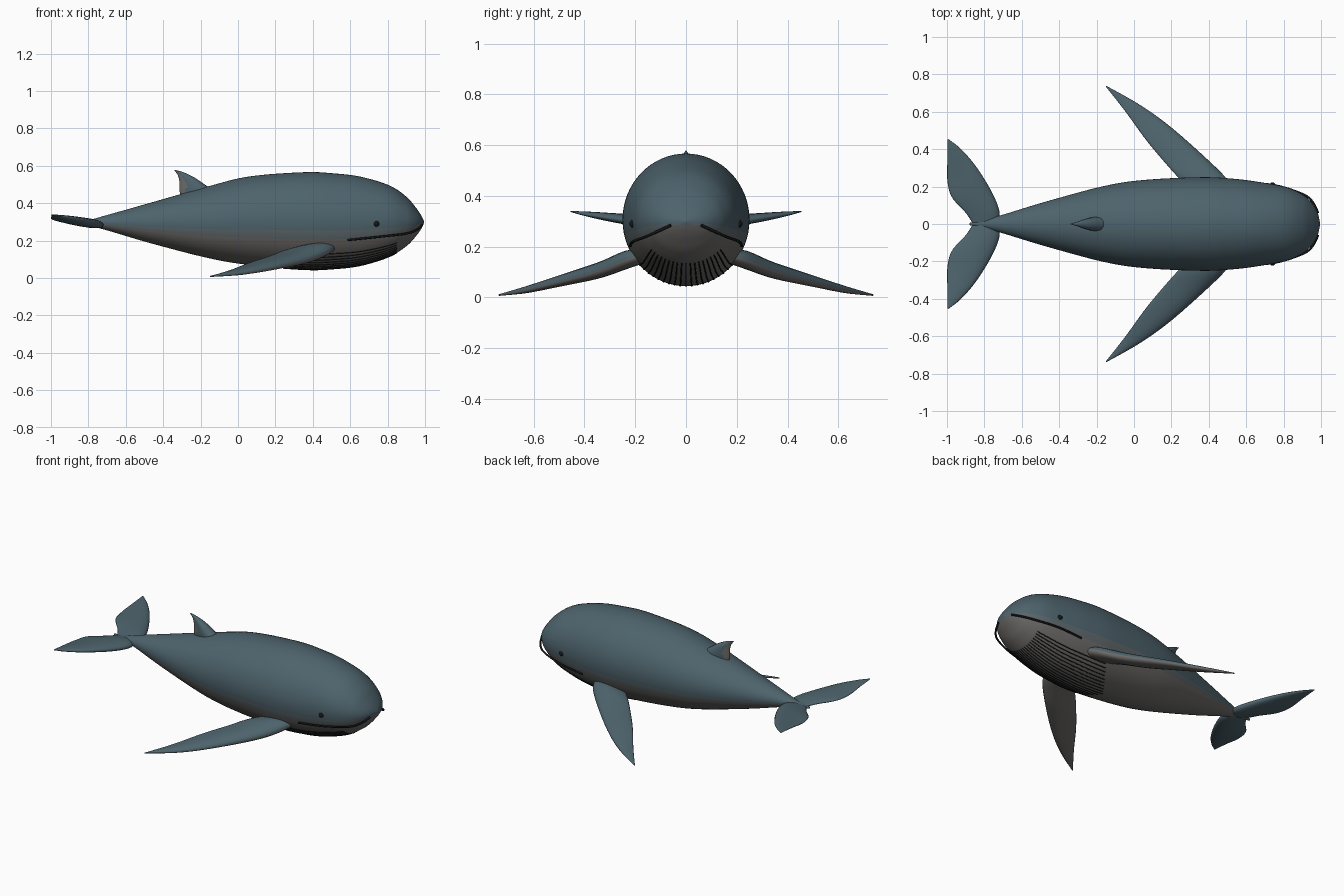
import bpy, bmesh, math
from mathutils import Vector

if "Cube" in bpy.data.objects:
    bpy.data.objects.remove(bpy.data.objects["Cube"])


def mat(name, c):
    m = bpy.data.materials.new(name)
    m.diffuse_color = (*c, 1)
    m.use_nodes = True
    m.node_tree.nodes["Principled BSDF"].inputs["Base Color"].default_value = m.diffuse_color
    return m


BLUE = mat("slate_blue", (0.075, 0.125, 0.15))
MID = mat("blend_grey", (0.11, 0.135, 0.145))
GREY = mat("belly_grey", (0.15, 0.145, 0.14))
DARK = mat("dark", (0.008, 0.009, 0.01))


def spline(rows, t):
    """Catmull-Rom through tuples, t from 0 to 1"""
    s = t * (len(rows) - 1)
    i = min(int(s), len(rows) - 2)
    u = s - i
    a, b, c, d = (rows[max(0, min(len(rows) - 1, k))] for k in (i - 1, i, i + 1, i + 2))
    return [0.5 * (2 * q + (r - p) * u + (2 * p - 5 * q + 4 * r - w) * u * u
                   + (3 * q - p - 3 * r + w) * u ** 3) for p, q, r, w in zip(a, b, c, d)]


def loft(name, rings, pick):
    """Skin rings of points; pick(face normal) gives the material slot"""
    bm = bmesh.new()
    vs = [[bm.verts.new(p) for p in r] for r in rings]
    n = len(vs[0])
    for a, b in zip(vs, vs[1:]):
        for k in range(n):
            bm.faces.new((a[k], a[(k + 1) % n], b[(k + 1) % n], b[k]))
    bm.faces.new(vs[0])
    bm.faces.new(vs[-1])
    bmesh.ops.recalc_face_normals(bm, faces=bm.faces)
    bm.normal_update()
    for f in bm.faces:
        f.smooth = True
        f.material_index = pick(f.normal)
    me = bpy.data.meshes.new(name)
    bm.to_mesh(me)
    bm.free()
    for m in (BLUE, MID, GREY):
        me.materials.append(m)
    ob = bpy.data.objects.new(name, me)
    bpy.context.collection.objects.link(ob)
    return ob


def fin(name, rows, axis, pick, side=1):
    """Rows: leading xyz, trailing xyz, half thickness"""
    rings = []
    for i in range(25):
        r = spline(rows, i / 24)
        lead, trail, th = Vector(r[:3]), Vector(r[3:6]), max(r[6], 0.001)
        ring = []
        for k in range(20):
            a = math.tau * k / 20
            c = math.cos(a)
            p = (lead + trail) / 2 + (lead - trail) / 2 * c
            p += Vector(axis) * th * math.sin(a) * (1 + 0.45 * c)
            ring.append((p.x, p.y * side, p.z))
        rings.append(ring)
    return loft(name, rings, pick)


def tube(name, points, r):
    cu = bpy.data.curves.new(name, "CURVE")
    cu.dimensions = "3D"
    cu.bevel_depth = r
    cu.bevel_resolution = 1
    cu.use_fill_caps = True
    sp = cu.splines.new("POLY")
    sp.points.add(len(points) - 1)
    for q, p in zip(sp.points, points):
        q.co = (*p, 1)
    cu.materials.append(DARK)
    ob = bpy.data.objects.new(name, cu)
    bpy.context.collection.objects.link(ob)
    return ob


# Body: x, top z, bottom z, half width
BODY = [(-0.88, 0.302, 0.288, 0.006), (-0.8, 0.31, 0.279, 0.022), (-0.7, 0.337, 0.255, 0.05),
        (-0.47, 0.402, 0.187, 0.12), (-0.16, 0.49, 0.107, 0.203), (0.06, 0.543, 0.07, 0.236),
        (0.355, 0.566, 0.045, 0.25), (0.52, 0.559, 0.05, 0.243), (0.66, 0.541, 0.068, 0.226),
        (0.81, 0.495, 0.115, 0.198), (0.9, 0.435, 0.17, 0.158), (0.95, 0.378, 0.222, 0.115),
        (0.98, 0.334, 0.264, 0.065), (0.995, 0.303, 0.295, 0.006)]


def skin(t, a, off=0.0):
    x, top, bot, w = spline(BODY, t)
    return (x, (w + off) * math.cos(a), (top + bot) / 2 + ((top - bot) / 2 + off) * math.sin(a))


loft("body", [[skin(i / 104, math.tau * k / 64) for k in range(64)] for i in range(105)],
     lambda n: 0 if n.z > -0.18 else 1 if n.z > -0.4 else 2)

# Throat grooves along the lower front
for k in range(19):
    a = -math.pi / 2 + (k - 9) * math.radians(5.2)
    start = 0.43 + 0.004 * abs(k - 9)
    tube("throat_groove", [skin(start + (0.72 - start) * i / 24, a) for i in range(25)], 0.0028)

FLIPPER = [(0.53, 0.15, 0.17, 0.36, 0.13, 0.16, 0.022), (0.5, 0.235, 0.15, 0.25, 0.235, 0.143, 0.034),
           (0.393, 0.345, 0.105, 0.155, 0.34, 0.11, 0.03), (0.195, 0.52, 0.057, 0.06, 0.455, 0.08, 0.021),
           (0.03, 0.638, 0.027, -0.045, 0.6, 0.04, 0.013), (-0.147, 0.738, 0.009, -0.151, 0.735, 0.009, 0.003)]
FLUKE = [(-0.73, 0.0, 0.285, -0.86, 0.0, 0.297, 0.014), (-0.72, 0.07, 0.285, -0.9, 0.06, 0.303, 0.022),
         (-0.765, 0.18, 0.295, -0.975, 0.145, 0.312, 0.022), (-0.85, 0.315, 0.314, -0.998, 0.235, 0.316, 0.016),
         (-0.93, 0.405, 0.328, -0.998, 0.34, 0.328, 0.009), (-0.994, 0.455, 0.338, -0.998, 0.45, 0.338, 0.002)]
for s, side in ((1, "left"), (-1, "right")):
    fin(side + "_flipper", FLIPPER, (0, 0, 1), lambda n: 0 if n.z > -0.1 else 2, s)
    fin(side + "_tail_fluke", FLUKE, (0, 0, 1), lambda n: 0, s)
    tube(side + "_mouth_line", [(x, y * s, z) for x, y, z in
         (spline([(0.984, 0.06, 0.284), (0.955, 0.118, 0.257), (0.9, 0.161, 0.238),
                  (0.75, 0.208, 0.22), (0.585, 0.22, 0.203)], i / 16) for i in range(17))], 0.006)
    bpy.ops.mesh.primitive_uv_sphere_add(segments=20, ring_count=12, radius=0.016,
                                         location=(0.74, 0.207 * s, 0.29))
    eye = bpy.context.object
    eye.name = side + "_eye"
    eye.data.materials.append(DARK)
    bpy.ops.object.shade_smooth()

# Dorsal fin, swept back
fin("dorsal_fin", [(-0.12, 0, 0.46, -0.305, 0, 0.42, 0.036), (-0.17, 0, 0.495, -0.312, 0, 0.465, 0.033),
                   (-0.232, 0, 0.537, -0.313, 0, 0.515, 0.023), (-0.29, 0, 0.565, -0.322, 0, 0.55, 0.011),
                   (-0.338, 0, 0.579, -0.341, 0, 0.576, 0.002)], (0, 1, 0),
    lambda n: 2 if n.x < -0.35 else 0)
